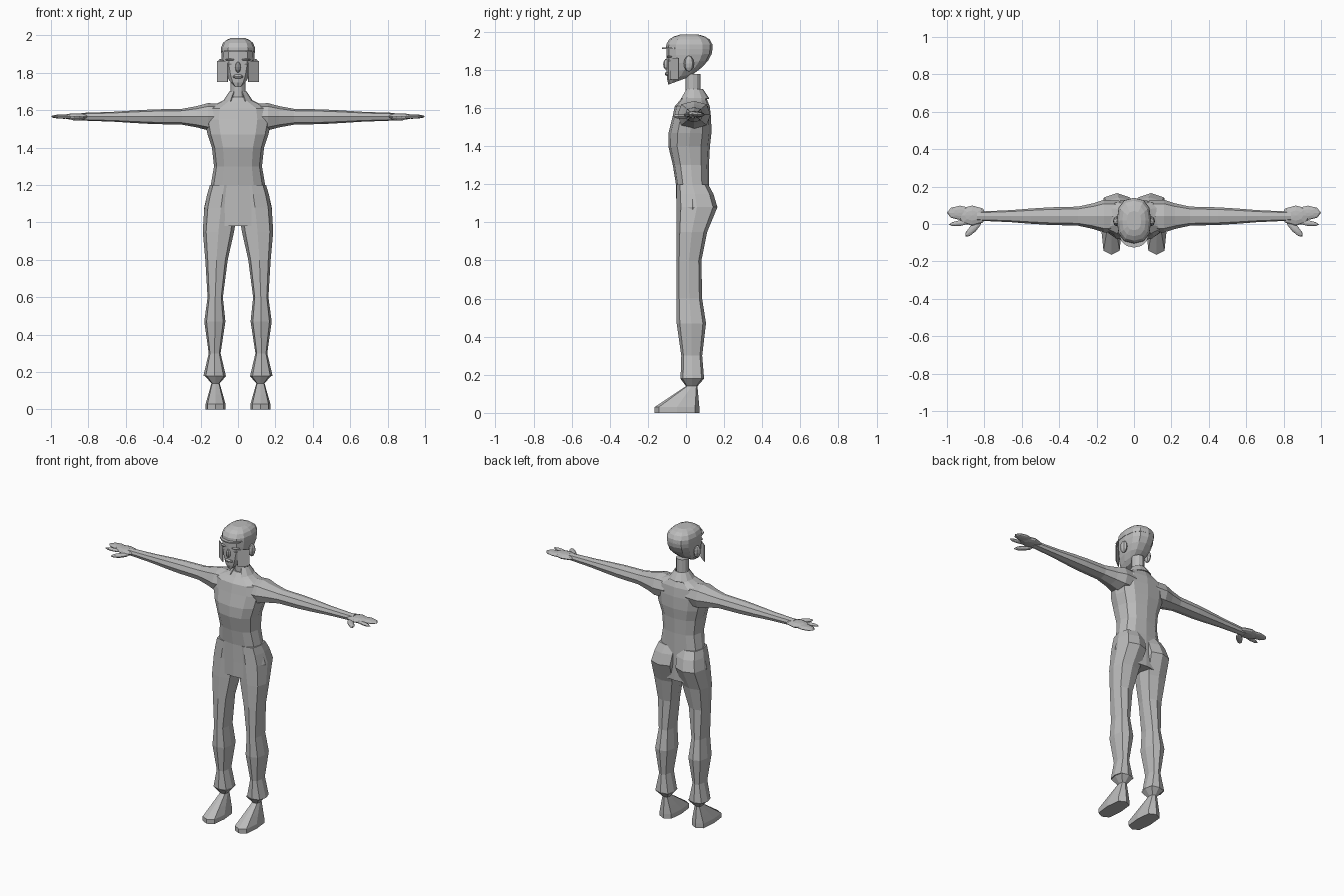
import bpy
import bmesh
from math import cos, sin, pi, exp, sqrt, radians
from mathutils import Matrix, Vector

default_cube = bpy.data.objects.get("Cube")
if default_cube:
    bpy.data.objects.remove(default_cube)

colour = (.5, .5, .5, 1)
grey = bpy.data.materials.new("plain_grey")
grey.use_nodes = True
grey.diffuse_color = colour
grey.node_tree.nodes["Principled BSDF"].inputs["Base Color"].default_value = colour


def bump(position, centre, spread):
    """Soft swelling that is strongest at the centre."""
    return exp(-((position - centre) / spread) ** 2)


def rounded(value, power):
    """Push a sine or cosine outward to square off a circle."""
    return abs(value) ** power * (1 if value > 0 else -1)


def finish(name, bm, mirror):
    """Turn a bmesh into a grey object, optionally mirrored left to right."""
    bmesh.ops.recalc_face_normals(bm, faces=bm.faces)
    mesh = bpy.data.meshes.new(name)
    bm.to_mesh(mesh)
    bm.free()
    mesh.materials.append(grey)
    obj = bpy.data.objects.new(name, mesh)
    bpy.context.collection.objects.link(obj)
    if mirror:
        modifier = obj.modifiers.new("mirror", 'MIRROR')
        modifier.use_mirror_merge = False
    return obj


def loft(name, positions, rule, along_x=False, sides=8, power=.8, mirror=False):
    """Skin rings whose size follows a rule of the position along the axis.
    The rule gives centre, half width, low side, high side and tilt."""
    bm = bmesh.new()
    rings = []
    for position in positions:
        centre, half, low, high, tilt = rule(position)
        ring = []
        for step in range(sides):
            angle = 2 * pi * step / sides
            across = rounded(cos(angle), power)
            deep = rounded(sin(angle), power)
            a = centre + half * across
            b = (low + high) / 2 + deep * (high - low) / 2
            c = position + tilt * deep
            ring.append(bm.verts.new((c, a, b) if along_x else (a, b, c)))
        rings.append(ring)
    for lower, upper in zip(rings, rings[1:]):
        for i in range(sides):
            j = (i + 1) % sides
            bm.faces.new((lower[i], lower[j], upper[j], upper[i]))
    bm.faces.new(rings[0])
    bm.faces.new(rings[-1])
    return finish(name, bm, mirror)


def part(name, shape, centre, size, turn=0, mirror=False):
    """Place a ball, box or tube with the given half sizes, turned about z."""
    bm = bmesh.new()
    if shape == "ball":
        bmesh.ops.create_uvsphere(bm, u_segments=8, v_segments=6, radius=1)
    elif shape == "box":
        bmesh.ops.create_cube(bm, size=2)
    else:
        bmesh.ops.create_cone(bm, cap_ends=True, segments=12, radius1=1, radius2=1, depth=2)
    placing = Matrix.LocRotScale(
        Vector(centre), Matrix.Rotation(radians(turn), 3, 'Z'), Vector(size))
    bm.transform(placing)
    return finish(name, bm, mirror)


def torso_rule(z):
    """Hips and chest swell from a narrow waist; shoulders slope to the neck."""
    half = .125 + .055 * bump(z, 1.08, .12) + .055 * bump(z, 1.55, .13)
    front = -.05 - .045 * bump(z, 1.43, .14)
    back = .12 + .015 * bump(z, 1.5, .1)
    slope = max(0, z - 1.61) / .06
    return 0, half * (1 - .7 * slope), front * (1 - .8 * slope), back - .02 * slope, 0


def leg_rule(z):
    """Thigh, calf and cuff swellings, with the seat at the back."""
    centre = .125 - .035 * z ** 4 / 1.4
    half = .03 + .06 * bump(z, 1.05, .3) + .025 * bump(z, .47, .1) + .03 * bump(z, .18, .05)
    front = -.05 + .03 * bump(z, .25, .12)
    back = .08 + .025 * bump(z, .47, .1) + .085 * bump(z, 1.08, .13) + .015 * bump(z, .18, .1)
    return centre, half, front, back, 0


def foot_rule(z):
    """The sole narrows to the ankle, which flares into the cuff."""
    rise = min(1, max(0, z - .03) / .11)
    flare = max(0, z - .14) / .04
    half = .053 - .031 * rise + .036 * flare
    return .12, half, -.165 * (1 - rise) - .03 * flare, .07 - .01 * rise + .035 * flare, 0


def arm_rule(x):
    """A broad shoulder, slight forearm swelling and slim wrist."""
    half = .02 + .05 * bump(x, .12, .12) + .02 * bump(x, .4, .25)
    return .042, 1.2 * half, 1.565 - half, 1.565 + half, 0


def head_rule(z):
    """The skull tapers downward and forward to the chin."""
    drop = (1.915 - z) / .18
    front = -.103 + .013 * drop ** 6
    return 0, .09 * sqrt(1 - drop ** 2), front, .14 - .14 * drop ** 2, .02 * drop


def cap_rule(z):
    """A flattened dome over the skull."""
    spread = sqrt(1 - ((z - 1.91) / .08) ** 3)
    return 0, .092 * spread, .018 - .123 * spread, .018 + .122 * spread, 0


# Body
loft("torso", (.98, 1.08, 1.2, 1.3, 1.4, 1.47, 1.55, 1.61, 1.64, 1.67), torso_rule, sides=12)
loft("leg", (.18, .3, .47, .6, .8, .95, 1.08, 1.15, 1.2), leg_rule, power=.7, mirror=True)
loft("foot", (0, .03, .08, .14, .18), foot_rule, power=.6, mirror=True)
loft("arm", (.08, .16, .22, .3, .45, .55, .66, .8, .84), arm_rule, along_x=True, mirror=True)
part("neck", "tube", (0, .037, 1.71), (.04, .04, .07))

# Hands
part("palm", "ball", (.865, .045, 1.566), (.08, .054, .017), mirror=True)
part("finger_group", "ball", (.93, .06, 1.566), (.07, .038, .012), mirror=True)
part("index_finger", "ball", (.93, .005, 1.565), (.06, .015, .01), -8, mirror=True)
part("thumb", "ball", (.86, -.025, 1.557), (.06, .02, .013), -45, mirror=True)

# Head and cap
loft("head", (1.742, 1.765, 1.8, 1.84, 1.88, 1.915), head_rule, sides=12)
loft("cap", (1.91, 1.935, 1.96, 1.975, 1.985), cap_rule, sides=12)
part("cap_brim", "tube", (0, -.06, 1.914), (.078, .066, .004))

# Face
part("nose", "ball", (0, -.1, 1.83), (.015, .02, .03))
part("lips", "ball", (0, -.095, 1.78), (.028, .016, .012))
part("brow", "ball", (.04, -.085, 1.87), (.028, .018, .006), 12, mirror=True)
part("eye", "ball", (.038, -.082, 1.848), (.02, .014, .007), 12, mirror=True)
part("ear", "ball", (.094, .015, 1.833), (.018, .027, .042), mirror=True)
part("cheek_plate", "box", (.083, -.06, 1.806), (.036, .002, .056), 38, mirror=True)

# Collar, open at the throat
bm = bmesh.new()
bmesh.ops.create_cone(bm, segments=12, radius1=.08, radius2=.046, depth=.05)
throat = [face for face in bm.faces if face.calc_center_median().y < -.05]
bmesh.ops.delete(bm, geom=throat, context='FACES')
bm.transform(Matrix.Translation((0, .043, 1.675)))
collar = finish("collar", bm, False)
collar.modifiers.new("thickness", 'SOLIDIFY').thickness = .005
